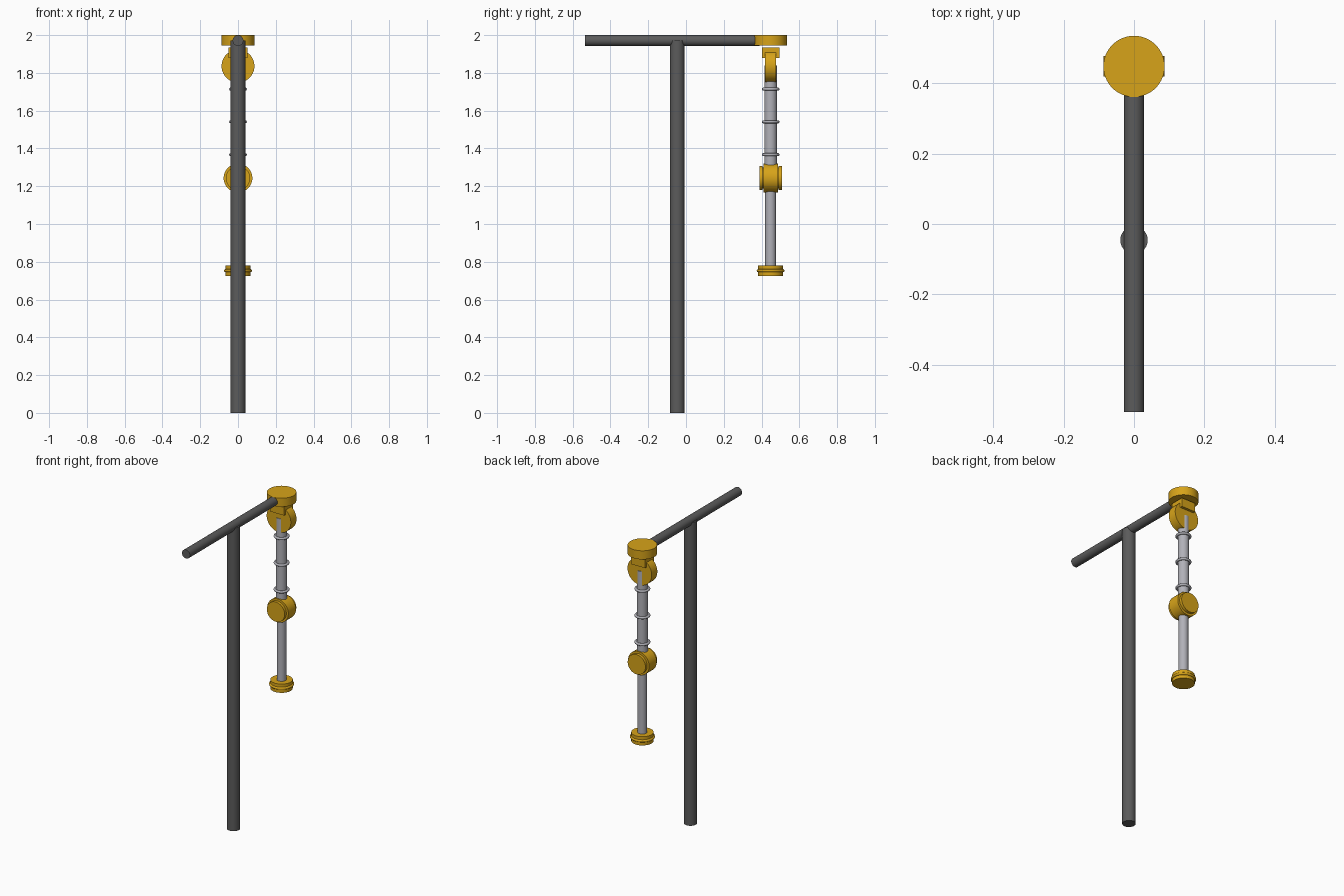
import bpy
import math

if "Cube" in bpy.data.objects:
    bpy.data.objects.remove(bpy.data.objects["Cube"])


def material(name, rgb):
    m = bpy.data.materials.new(name)
    m.diffuse_color = (*rgb, 1)
    m.use_nodes = True
    m.node_tree.nodes["Principled BSDF"].inputs["Base Color"].default_value = m.diffuse_color
    return m


DARK = material("dark_grey", (0.105, 0.105, 0.105))
GOLD = material("gold_yellow", (0.68, 0.37, 0.01))
SILVER = material("silver_grey", (0.44, 0.44, 0.48))
ARM_Y = 0.448  # the arm hangs at this depth


def finish(name, mat):
    ob = bpy.context.object
    ob.name = name
    ob.data.materials.append(mat)
    bpy.ops.object.shade_smooth_by_angle(angle=math.radians(35))


def rod_z(name, mat, r, z0, z1, y=ARM_Y, sides=48):
    """Upright cylinder between two heights."""
    bpy.ops.mesh.primitive_cylinder_add(vertices=sides, radius=r, depth=z1 - z0,
                                        location=(0, y, (z0 + z1) / 2))
    finish(name, mat)


def rod_y(name, mat, r, y0, y1, z, sides=48):
    """Cylinder lying front to back."""
    bpy.ops.mesh.primitive_cylinder_add(vertices=sides, radius=r, depth=y1 - y0,
                                        location=(0, (y0 + y1) / 2, z),
                                        rotation=(math.pi / 2, 0, 0))
    finish(name, mat)


def ring(name, mat, outer, minor, z):
    bpy.ops.mesh.primitive_torus_add(major_radius=outer - minor, minor_radius=minor,
                                     major_segments=48, minor_segments=12,
                                     location=(0, ARM_Y, z))
    finish(name, mat)


# Stand: post and crossbar
rod_z("post", DARK, 0.039, 0, 1.972, y=-0.046)
rod_y("crossbar", DARK, 0.0285, -0.535, 0.39, 1.971)

# Shoulder: mounting cap, bracket block and joint disc
rod_z("mounting_cap", GOLD, 0.087, 1.944, 2.0, sides=64)
bpy.ops.mesh.primitive_cube_add(size=1, location=(0, ARM_Y, 1.906))
bpy.context.object.scale = (0.1, 0.092, 0.057)
bpy.ops.object.transform_apply(location=False, rotation=False, scale=True)
finish("shoulder_bracket", GOLD)
rod_y("shoulder_disc", GOLD, 0.087, ARM_Y - 0.029, ARM_Y + 0.029, 1.836, sides=64)

# Upper arm tube with raised rings
rod_z("upper_arm", SILVER, 0.033, 1.25, 1.84)
for i, z in enumerate((1.714, 1.541, 1.367)):
    ring(f"arm_ring_{i + 1}", SILVER, 0.047, 0.008, z)

# Elbow: wide disc, inner hub and a plate on each side
rod_y("elbow_disc", GOLD, 0.076, ARM_Y - 0.039, ARM_Y + 0.039, 1.243, sides=64)
rod_y("elbow_hub", GOLD, 0.055, ARM_Y - 0.05, ARM_Y + 0.05, 1.243)
for side, label in ((-1, "front"), (1, "back")):
    c = ARM_Y + side * 0.051
    rod_y(f"elbow_plate_{label}", GOLD, 0.064, c - 0.009, c + 0.009, 1.243)

# Forearm and end disc with rim
rod_z("forearm", SILVER, 0.0285, 0.76, 1.24)
rod_z("end_disc", GOLD, 0.066, 0.724, 0.781)
ring("end_disc_rim", GOLD, 0.074, 0.008, 0.753)
